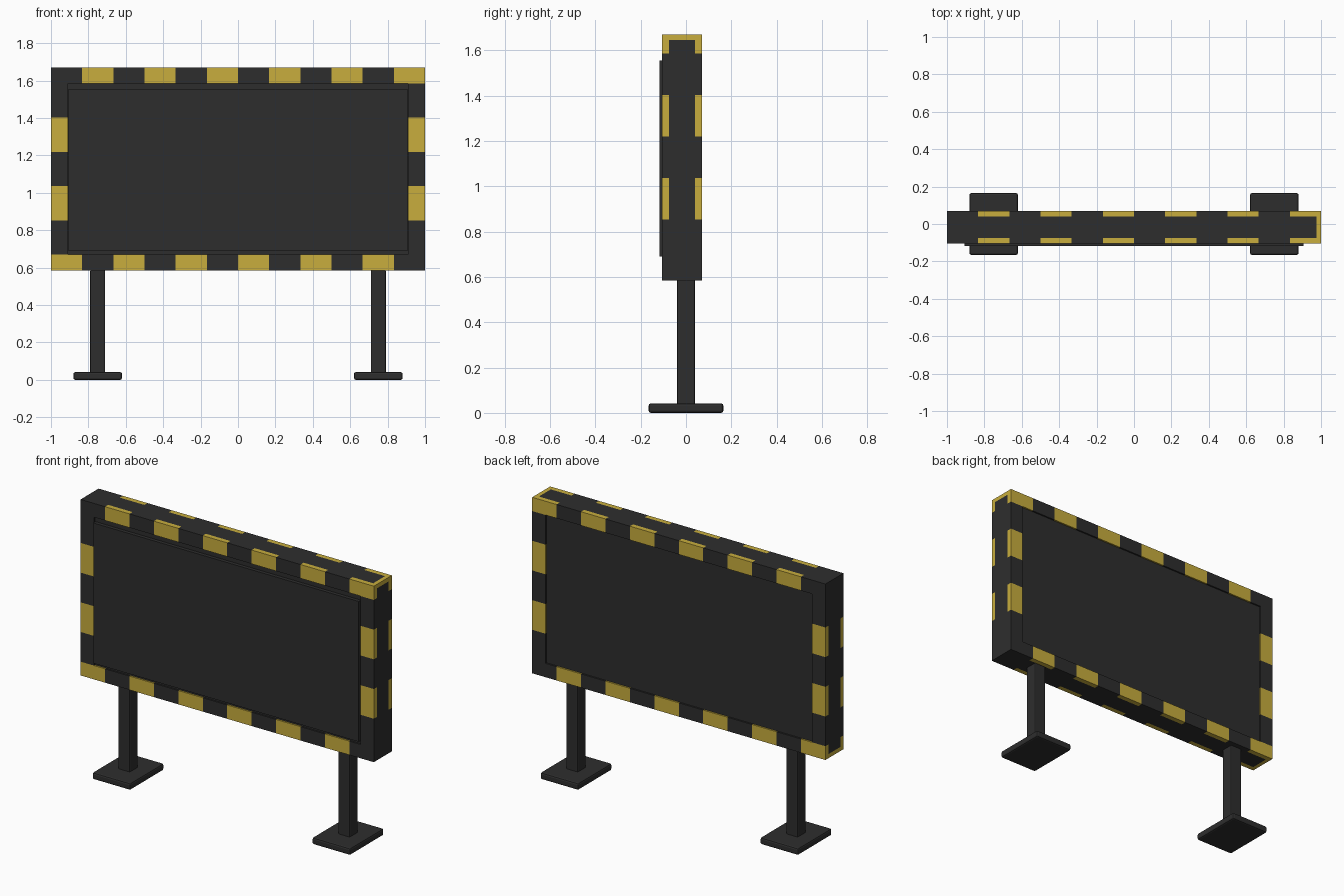
import bpy
import bmesh
import math
from mathutils import Vector

default_cube = bpy.data.objects.get("Cube")
if default_cube:
    bpy.data.objects.remove(default_cube, do_unlink=True)


def make_material(name, colour):
    mat = bpy.data.materials.new(name)
    mat.use_nodes = True
    mat.diffuse_color = colour
    mat.node_tree.nodes["Principled BSDF"].inputs["Base Color"].default_value = colour
    return mat


charcoal = make_material("charcoal", (0.027, 0.027, 0.027, 1))
yellow = make_material("warning_yellow", (0.58, 0.42, 0.047, 1))


def box(name, low, high, cuts=(), is_yellow=None, bevel=0):
    """Box between two corners, sliced at (axis, position) and coloured by a rule."""
    low, high = Vector(low), Vector(high)
    bm = bmesh.new()
    bmesh.ops.create_cube(bm, size=1)
    for v in bm.verts:
        v.co = Vector((v.co[i] * (high[i] - low[i]) + (high[i] + low[i]) / 2
                       for i in range(3)))
    for axis, position in cuts:
        normal = Vector((0, 0, 0))
        normal[axis] = 1
        bmesh.ops.bisect_plane(bm, geom=bm.verts[:] + bm.edges[:] + bm.faces[:],
                               plane_co=normal * position, plane_no=normal)
    if is_yellow:
        for f in bm.faces:
            f.material_index = int(is_yellow(f.calc_center_median()))
    mesh = bpy.data.meshes.new(name)
    bm.to_mesh(mesh)
    bm.free()
    mesh.materials.append(charcoal)
    mesh.materials.append(yellow)
    obj = bpy.data.objects.new(name, mesh)
    bpy.context.collection.objects.link(obj)
    if bevel:
        mod = obj.modifiers.new("soft_edges", "BEVEL")
        mod.width = bevel
        mod.segments = 2
    return obj


def striped_bar(name, low, high, axis, count, first):
    """Bar with alternating stripes; first is the index of the first yellow one."""
    start, step = low[axis], (high[axis] - low[axis]) / count
    cuts = [(axis, start + step * i) for i in range(1, count)]

    def rule(c):
        index = min(max(math.floor((c[axis] - start) / step), 0), count - 1)
        return index % 2 == first

    return box(name, low, high, cuts, rule)


# Board proportions
BOTTOM, TOP = 0.585, 1.67
RIM_LOW, RIM_HIGH, RIM_X = 0.67, 1.585, 0.91
FRONT, BACK, RIM_DEPTH = -0.105, 0.07, 0.03

# Striped rims on the front and back
for side, y0 in (("front", FRONT), ("back", BACK - RIM_DEPTH)):
    y1 = y0 + RIM_DEPTH
    striped_bar(side + "_top_rim", (-1, y0, RIM_HIGH), (1, y1, TOP), 0, 12, 1)
    striped_bar(side + "_bottom_rim", (-1, y0, BOTTOM), (1, y1, RIM_LOW), 0, 12, 0)
    striped_bar(side + "_right_rim", (-1, y0, RIM_LOW), (-RIM_X, y1, RIM_HIGH), 2, 5, 1)
    striped_bar(side + "_left_rim", (RIM_X, y0, RIM_LOW), (1, y1, RIM_HIGH), 2, 5, 1)

# Casing between the rims, with two yellow corner edges
EDGE = 0.025
box("casing", (-1, FRONT + RIM_DEPTH, BOTTOM), (1, BACK - RIM_DEPTH, TOP),
    [(0, 1 - EDGE), (0, EDGE - 1), (2, TOP - EDGE), (2, BOTTOM + EDGE)],
    lambda c: (c.x > 1 - EDGE and c.z > TOP - EDGE)
    or (c.x < EDGE - 1 and c.z < BOTTOM + EDGE))

# Slightly recessed filling, and the raised screen on the front
box("recessed_panel", (-RIM_X, FRONT + 0.01, RIM_LOW), (RIM_X, BACK - 0.01, RIM_HIGH))
box("screen", (-0.905, FRONT - 0.012, 0.69), (0.905, FRONT + 0.02, 1.555))

# Legs with foot plates
for side, x in (("right", -0.75), ("left", 0.75)):
    box(side + "_post", (x - 0.04, -0.04, 0.03), (x + 0.04, 0.04, 0.59), bevel=0.008)
    box(side + "_foot", (x - 0.13, -0.165, 0), (x + 0.13, 0.165, 0.042), bevel=0.01)
